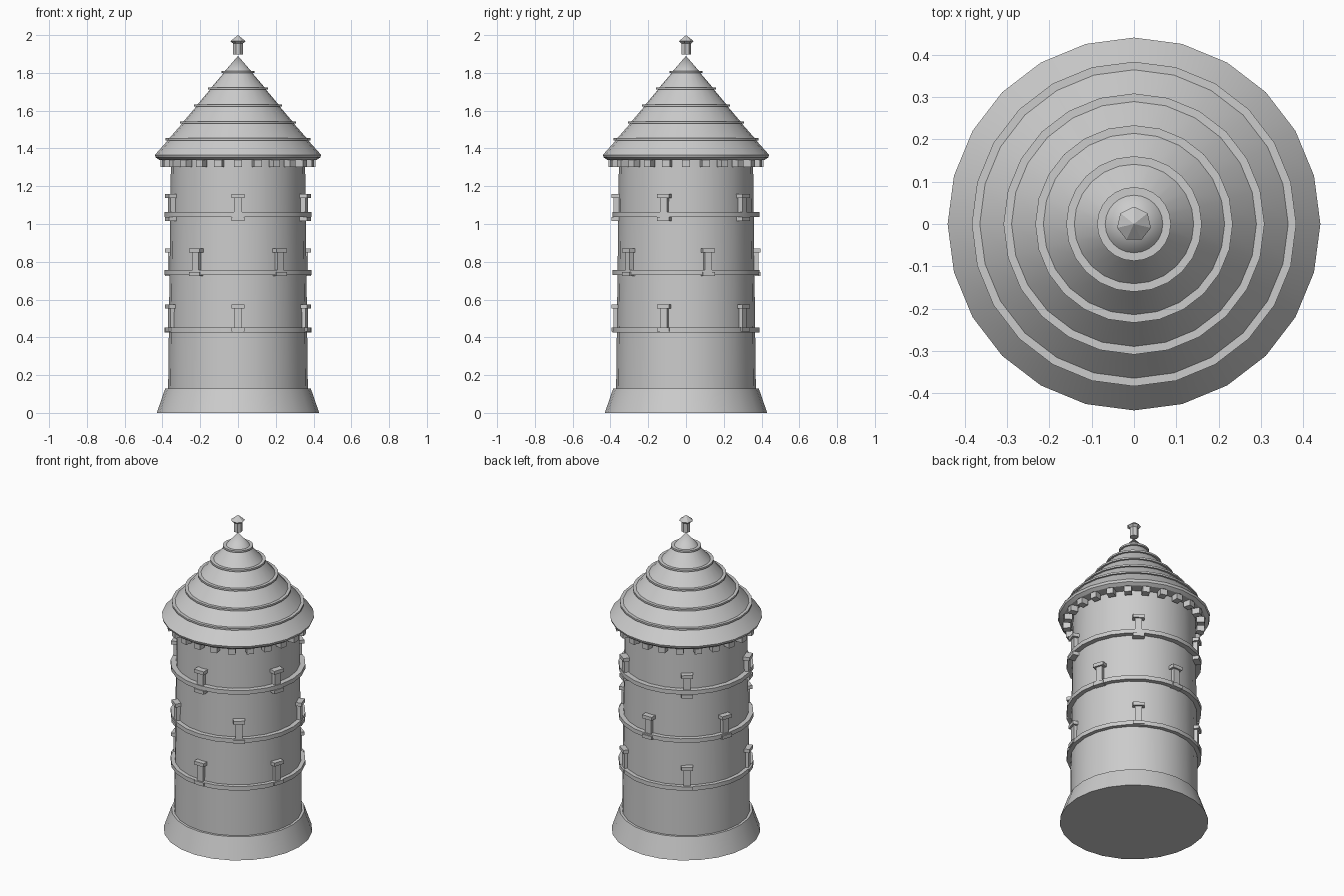
import bpy, bmesh, math
from mathutils import Matrix, Vector

if "Cube" in bpy.data.objects:
    bpy.data.objects.remove(bpy.data.objects["Cube"])

stone = bpy.data.materials.new("light grey")
stone.diffuse_color = (0.6, 0.6, 0.6, 1)
stone.use_nodes = True
stone.node_tree.nodes["Principled BSDF"].inputs["Base Color"].default_value = stone.diffuse_color


def finish(bm, name, smooth=None):
    bmesh.ops.remove_doubles(bm, verts=bm.verts, dist=1e-5)
    bmesh.ops.recalc_face_normals(bm, faces=bm.faces)
    me = bpy.data.meshes.new(name)
    bm.to_mesh(me)
    bm.free()
    me.materials.append(stone)
    ob = bpy.data.objects.new(name, me)
    bpy.context.collection.objects.link(ob)
    if smooth:
        bpy.ops.object.select_all(action='DESELECT')
        ob.select_set(True)
        bpy.context.view_layer.objects.active = ob
        bpy.ops.object.shade_smooth_by_angle(angle=math.radians(smooth))
    return ob


def lathe(name, profile, sides=24, smooth=28, closed=False):
    """Revolve (radius, z) points around z, first vertex on +y."""
    bm = bmesh.new()
    rings = []
    for r, z in profile:
        ring = []
        for i in range(sides):
            a = math.pi / 2 + 2 * math.pi * i / sides
            ring.append(bm.verts.new((r * math.cos(a), r * math.sin(a), z)))
        rings.append(ring)
    pairs = list(zip(rings, rings[1:]))
    if closed:
        pairs.append((rings[-1], rings[0]))
    for lo, hi in pairs:
        for i in range(sides):
            j = (i + 1) % sides
            bm.faces.new((lo[i], lo[j], hi[j], hi[i]))
    if not closed:
        for ring, (r, z) in ((rings[0], profile[0]), (rings[-1], profile[-1])):
            if r > 1e-4:
                bm.faces.new(ring)
    bmesh.ops.dissolve_degenerate(bm, dist=1e-6, edges=bm.edges)
    return finish(bm, name, smooth)


def block(bm, angle, r0, r1, half_width, z0, z1):
    """Box facing outward at the given angle in degrees."""
    m = (Matrix.Rotation(math.radians(angle), 4, 'Z')
         @ Matrix.Translation(Vector(((r0 + r1) / 2, 0, (z0 + z1) / 2)))
         @ Matrix.Diagonal((r1 - r0, 2 * half_width, z1 - z0, 1)))
    bmesh.ops.create_cube(bm, size=1, matrix=m)


# flared foot and tapered wall
lathe("base", [(0.43, 0), (0.385, 0.13), (0.36, 0.13)])
lathe("tower_wall", [(0.37, 0.12), (0.355, 1.35)])

# three hoops around the wall
for n, z in enumerate((0.426, 0.73, 1.037)):
    lathe(f"band_{n + 1}", [(0.35, z), (0.39, z), (0.39, z + 0.026), (0.35, z + 0.026)],
          closed=True)

# five narrow windows per level, middle level staggered
for n, (z, start) in enumerate(((0.43, 270), (0.725, 306), (1.015, 270))):
    bm = bmesh.new()
    for k in range(5):
        a = start + 72 * k
        block(bm, a, 0.34, 0.383, 0.02, z + 0.02, z + 0.125)
        block(bm, a, 0.34, 0.394, 0.034, z, z + 0.022)
        block(bm, a, 0.34, 0.394, 0.034, z + 0.123, z + 0.145)
    finish(bm, f"windows_{n + 1}")

# small blocks beneath the eave
bm = bmesh.new()
for k in range(24):
    block(bm, 15 * k, 0.365, 0.41, 0.021, 1.302, 1.345)
finish(bm, "eave_blocks")

# stepped conical roof
profile = [(0.34, 1.338), (0.415, 1.338), (0.435, 1.352), (0.44, 1.366)]
for r, z in ((0.383, 1.443), (0.308, 1.531), (0.233, 1.622), (0.16, 1.712), (0.087, 1.8)):
    profile += [(r - 0.012, z), (r, z), (r, z + 0.011), (r - 0.019, z + 0.011)]
profile.append((0, 1.89))
lathe("roof", profile)

# finial
lathe("finial_stem", [(0.026, 1.898), (0.026, 1.962)], sides=7, smooth=None)
lathe("finial_cap", [(0.026, 1.955), (0.041, 1.968), (0, 2.0)], sides=7, smooth=None)
